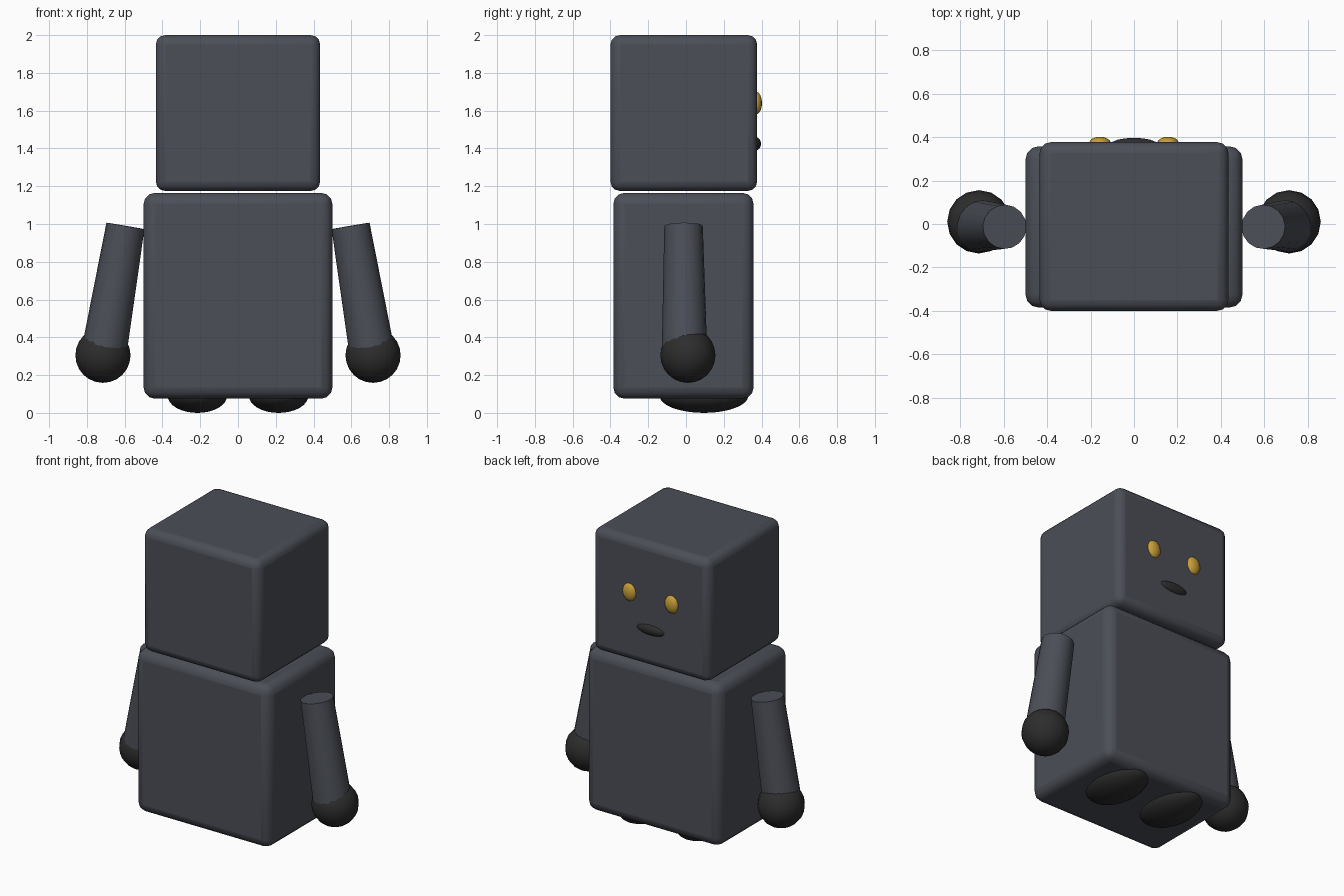
import bpy
from mathutils import Vector

cube = bpy.data.objects.get("Cube")
if cube:
    bpy.data.objects.remove(cube, do_unlink=True)


def material(name, colour):
    mat = bpy.data.materials.new(name)
    mat.use_nodes = True
    mat.diffuse_color = (*colour, 1)
    bsdf = mat.node_tree.nodes["Principled BSDF"]
    bsdf.inputs["Base Color"].default_value = (*colour, 1)
    bsdf.inputs["Roughness"].default_value = 0.7
    return mat


slate = material("slate grey", (0.07, 0.077, 0.095))
charcoal = material("charcoal", (0.026, 0.026, 0.026))
gold = material("gold", (0.58, 0.35, 0.04))


def finish(name, mat, angle=0.9):
    obj = bpy.context.object
    obj.name = name
    obj.data.materials.append(mat)
    bpy.ops.object.transform_apply(location=False, rotation=True, scale=True)
    bpy.ops.object.shade_smooth_by_angle(angle=angle)
    return obj


def rounded_box(name, low, high, bevel):
    low, high = Vector(low), Vector(high)
    bpy.ops.mesh.primitive_cube_add(size=1, location=(low + high) / 2)
    bpy.context.object.scale = high - low
    obj = finish(name, slate)
    mod = obj.modifiers.new("rounded edges", "BEVEL")
    mod.width = bevel
    mod.segments = 3
    bpy.ops.object.modifier_apply(modifier=mod.name)
    bpy.ops.object.shade_smooth_by_angle(angle=0.9)


def ellipsoid(name, centre, radii, mat, segments=16, rings=12):
    bpy.ops.mesh.primitive_uv_sphere_add(segments=segments, ring_count=rings,
                                         radius=1, location=centre)
    bpy.context.object.scale = radii
    finish(name, mat)


def tapered_limb(name, top, bottom, top_radius, bottom_radius):
    top, bottom = Vector(top), Vector(bottom)
    axis = top - bottom
    bpy.ops.mesh.primitive_cone_add(vertices=16, radius1=bottom_radius,
                                    radius2=top_radius, depth=axis.length,
                                    location=(top + bottom) / 2)
    bpy.context.object.rotation_euler = axis.to_track_quat("Z", "Y").to_euler()
    finish(name, slate)


# Body and head
rounded_box("body", (-0.5, -0.385, 0.075), (0.5, 0.358, 1.165), 0.06)
rounded_box("head", (-0.435, -0.4, 1.175), (0.435, 0.377, 2.0), 0.05)

# Paired limbs and eyes
for side, s in (("left", 1), ("right", -1)):
    tapered_limb(side + "_arm", (s * 0.596, -0.013, 0.99),
                 (s * 0.708, -0.008, 0.33), 0.102, 0.12)
    ellipsoid(side + "_hand", (s * 0.715, 0.01, 0.305), (0.146,) * 3, charcoal)
    ellipsoid(side + "_foot", (s * 0.215, 0.095, 0.09),
              (0.157, 0.235, 0.09), charcoal, 24, 16)
    ellipsoid(side + "_eye", (s * 0.157, 0.372, 1.64),
              (0.05, 0.03, 0.06), gold)

# Mouth
ellipsoid("mouth", (0, 0.367, 1.425), (0.108, 0.03, 0.036), charcoal)
